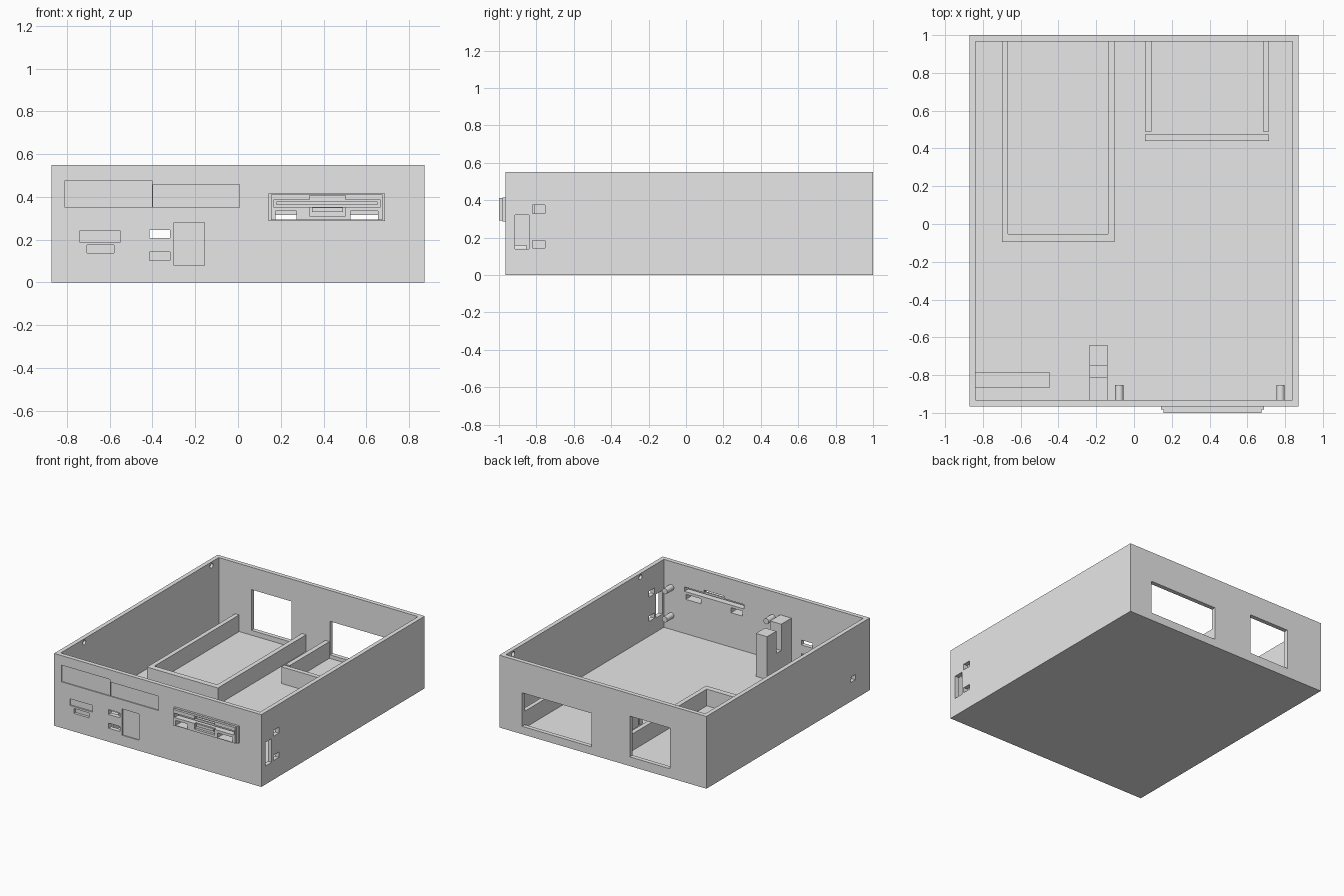
import bpy, bmesh, math
from mathutils import Matrix, Vector

if "Cube" in bpy.data.objects:
    bpy.data.objects.remove(bpy.data.objects["Cube"], do_unlink=True)

GREY = bpy.data.materials.new("plain_grey")
GREY.use_nodes = True
GREY.diffuse_color = (0.8, 0.8, 0.8, 1)
GREY.node_tree.nodes["Principled BSDF"].inputs["Base Color"].default_value = (0.8, 0.8, 0.8, 1)

W, FRONT, BACK, H, T = 0.872, -0.965, 1.0, 0.55, 0.033
IN_X, IN_F, IN_B = W - T, FRONT + T, BACK - T


def add_box(bm, x0, x1, y0, y1, z0, z1):
    m = Matrix.Translation(((x0 + x1) / 2, (y0 + y1) / 2, (z0 + z1) / 2))
    bmesh.ops.create_cube(bm, size=1, matrix=m @ Matrix.Diagonal((x1 - x0, y1 - y0, z1 - z0, 1)))


def add_rod(bm, start, axis, r, length):
    d = Vector(axis)
    m = Matrix.Translation(Vector(start) + d * length / 2) @ d.to_track_quat('Z', 'Y').to_matrix().to_4x4()
    bmesh.ops.create_cone(bm, cap_ends=True, segments=20, radius1=r, radius2=r, depth=length, matrix=m)


def add_prism(bm, outline, y0, y1):
    face = bm.faces.new([bm.verts.new((x, y0, z)) for x, z in outline])
    new = bmesh.ops.extrude_face_region(bm, geom=[face])["geom"]
    bmesh.ops.translate(bm, vec=(0, y1 - y0, 0), verts=[v for v in new if isinstance(v, bmesh.types.BMVert)])


def finish(name, bm):
    bmesh.ops.recalc_face_normals(bm, faces=bm.faces)
    me = bpy.data.meshes.new(name)
    bm.to_mesh(me)
    bm.free()
    me.materials.append(GREY)
    ob = bpy.data.objects.new(name, me)
    bpy.context.collection.objects.link(ob)
    return ob


def boxes(name, *dims):
    bm = bmesh.new()
    for d in dims:
        add_box(bm, *d)
    return finish(name, bm)


def cut(ob, cutter):
    mod = ob.modifiers.new("cut", 'BOOLEAN')
    mod.object, mod.operation, mod.solver = cutter, 'DIFFERENCE', 'EXACT'
    bpy.context.view_layer.objects.active = ob
    bpy.ops.object.modifier_apply(modifier=mod.name)


# Open-topped case shell
case = boxes("case_shell", (-W, W, FRONT, BACK, 0, H))
bm = bmesh.new()
add_box(bm, -IN_X, IN_X, IN_F, IN_B, T, H + 0.1)
cavity = finish("cavity_cutter", bm)

bm = bmesh.new()
# Shallow front recesses: drive covers, badge plate, port plate
for x0, x1, z0, z1, depth in ((-0.81, -0.402, 0.35, 0.477, 0.008), (-0.398, 0.007, 0.35, 0.458, 0.008),
                              (-0.74, -0.55, 0.19, 0.24, 0.01), (-0.707, -0.58, 0.138, 0.175, 0.02),
                              (-0.30, -0.157, 0.08, 0.28, 0.008)):
    add_box(bm, x0, x1, FRONT - 0.1, FRONT + depth, z0, z1)
# Front button openings
for z0, z1 in ((0.208, 0.245), (0.103, 0.142)):
    add_box(bm, -0.413, -0.318, FRONT - 0.1, IN_F + 0.02, z0, z1)
# Rear openings
add_box(bm, -0.565, -0.227, IN_B - 0.02, BACK + 0.1, 0.07, 0.38)
add_box(bm, 0.097, 0.68, IN_B - 0.02, BACK + 0.1, 0.06, 0.315)
# Side openings
add_box(bm, IN_X - 0.02, W + 0.1, -0.915, -0.84, 0.14, 0.32)
for z0, z1 in ((0.33, 0.375), (0.145, 0.185)):
    add_box(bm, IN_X - 0.02, W + 0.1, -0.82, -0.755, z0, z1)
add_box(bm, -W - 0.1, -IN_X + 0.02, -0.79, -0.73, 0.145, 0.185)
# Blind screw holes inside the side walls
for s in (-1, 1):
    for y in (-0.65, 0.88):
        add_rod(bm, (s * (IN_X - 0.02), y, 0.522), (s, 0, 0), 0.018, 0.04)
openings = finish("opening_cutter", bm)

# Disk slot with a taller middle, and the two button holes beneath it
bm = bmesh.new()
add_prism(bm, [(0.166, 0.353), (0.666, 0.353), (0.666, 0.386), (0.502, 0.386), (0.502, 0.406),
               (0.334, 0.406), (0.334, 0.386), (0.166, 0.386)], -1.1, IN_F + 0.02)
for x0, x1 in ((0.175, 0.273), (0.526, 0.654)):
    add_box(bm, x0, x1, -1.1, IN_F + 0.02, 0.295, 0.333)
disk_slot = finish("disk_slot_cutter", bm)

# Finger notch in the middle of the bezel
notch = boxes("notch_cutter", (0.334, 0.502, -1.1, -0.98, 0.31, 0.36))

for c in (cavity, openings, disk_slot):
    cut(case, c)

# Disk drive bezel: backing plate and raised face
plate = boxes("drive_bezel_plate", (0.143, 0.687, -0.982, FRONT, 0.287, 0.416))
face = boxes("drive_bezel_face", (0.155, 0.675, -1.0, -0.982, 0.291, 0.412))
for part in (plate, face):
    cut(part, disk_slot)
cut(face, notch)
for c in (cavity, openings, disk_slot, notch):
    bpy.data.objects.remove(c, do_unlink=True)
boxes("drive_latch", (0.345, 0.49, -0.992, -0.975, 0.33, 0.35))
boxes("drive_shutter", (0.18, 0.652, -0.972, -0.962, 0.362, 0.378))

# Interior trays
TOP = 0.16
boxes("long_tray", (-0.7, -0.667, -0.095, IN_B, T, TOP), (-0.138, -0.103, -0.095, IN_B, T, TOP),
      (-0.667, -0.138, -0.095, -0.052, T, TOP))
boxes("short_tray_sides", (0.058, 0.093, 0.49, IN_B, T, TOP), (0.683, 0.715, 0.49, IN_B, T, TOP))
boxes("short_tray_front", (0.058, 0.715, 0.44, 0.475, T, TOP))

# Switch bracket behind the front wall
boxes("switch_bracket", (-0.235, -0.14, -0.75, -0.64, T, 0.36), (-0.235, -0.14, -0.81, -0.75, T, 0.19),
      (-0.235, -0.14, IN_F, -0.81, T, 0.39))

# Low rail beside the left-hand wall
boxes("port_rail", (-IN_X, -0.445, -0.865, -0.785, T, 0.14))

# Mounting pegs on the inside of the front wall
bm = bmesh.new()
for x in (0.776, -0.078):
    for z in (0.14, 0.354):
        add_rod(bm, (x, IN_F - 0.01, z), (0, 1, 0), 0.022, 0.09)
pegs = finish("mounting_pegs", bm)
bpy.ops.object.select_all(action='DESELECT')
pegs.select_set(True)
bpy.context.view_layer.objects.active = pegs
bpy.ops.object.shade_smooth_by_angle()
